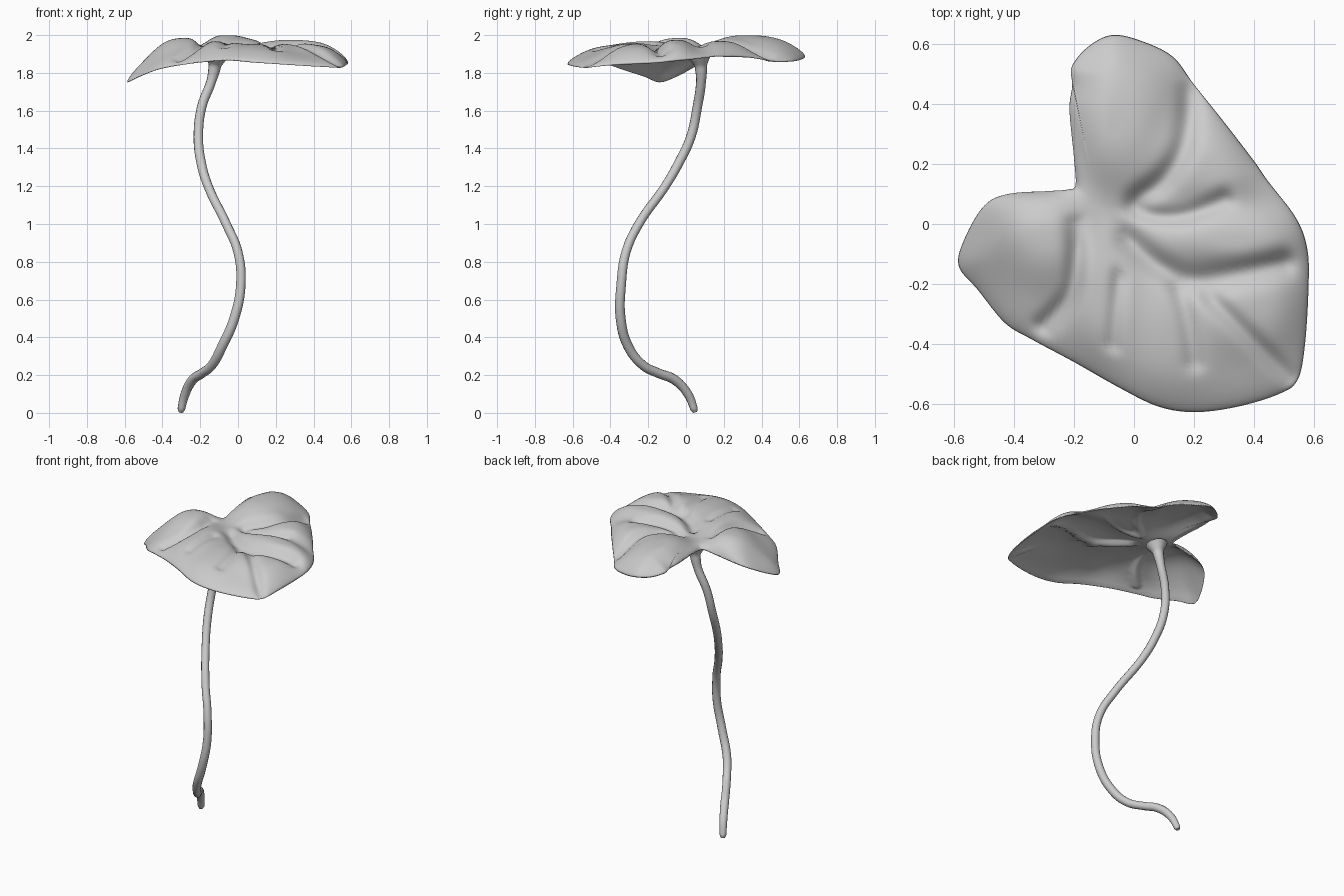
import bpy, bmesh, math
from mathutils import Vector, kdtree

if "Cube" in bpy.data.objects:
    bpy.data.objects.remove(bpy.data.objects["Cube"])

grey = bpy.data.materials.new("soft_grey")
grey.diffuse_color = (0.6, 0.6, 0.6, 1)
grey.use_nodes = True
grey.node_tree.nodes["Principled BSDF"].inputs["Base Color"].default_value = grey.diffuse_color

# Leaf rim, clockwise from the notch
RIM = [(-.195, .13, 1.905), (-.2, .22, 1.915), (-.215, .38, 1.92), (-.206, .46, 1.915),
       (-.207, .525, 1.905), (-.15, .593, 1.89), (-.07, .63, 1.885), (.03, .608, 1.87),
       (.13, .557, 1.86), (.2, .465, 1.86), (.3, .34, 1.88), (.4, .21, 1.885),
       (.445, .145, 1.885), (.54, .02, 1.87), (.577, -.08, 1.86), (.582, -.2, 1.85),
       (.57, -.4, 1.84), (.545, -.52, 1.828), (.48, -.568, 1.83), (.34, -.61, 1.838),
       (.2, -.627, 1.847), (.08, -.608, 1.855), (-.05, -.545, 1.865), (-.2, -.46, 1.855),
       (-.34, -.385, 1.835), (-.43, -.33, 1.815), (-.52, -.22, 1.78), (-.584, -.14, 1.75),
       (-.565, -.05, 1.78), (-.5, .06, 1.84), (-.42, .1, 1.87), (-.28, .11, 1.895),
       (-.22, .115, 1.905)]

# Puffed areas between veins: x, y, radius x, radius y, height
BUMPS = [(-.31, -.03, .16, .18, .062), (-.05, .34, .18, .26, .070),
         (.26, .20, .16, .14, .042), (.34, -.05, .26, .09, .050),
         (.41, -.28, .17, .16, .042), (.12, -.38, .19, .20, .030),
         (-.11, -.25, .11, .20, .036)]


def smooth_curve(points, steps, closed):
    """Catmull-Rom curve through the points."""
    pts = [Vector(p) for p in points]
    n = len(pts)
    at = (lambda i: pts[i % n]) if closed else (lambda i: pts[max(0, min(n - 1, i))])
    out = []
    for i in range(n if closed else n - 1):
        a, b, c, d = (at(i + k) for k in (-1, 0, 1, 2))
        for s in range(steps):
            t = s / steps
            out.append(.5 * (2 * b + (c - a) * t + (2 * a - 5 * b + 4 * c - d) * t * t
                             + (3 * b - a - 3 * c + d) * t ** 3))
    return out if closed else out + [pts[-1]]


# Sunken veins: path, width, depth
VEINS = [(smooth_curve(p, 4, False), w, d) for p, w, d in [
    ([(0, .08), (.1, .15), (.17, .27), (.19, .44)], .038, .033),
    ([(0, .05), (.08, .025), (.18, .03), (.3, .08)], .032, .024),
    ([(-.02, -.05), (.1, -.15), (.23, -.19), (.5, -.13)], .042, .034),
    ([(-.19, 0), (-.195, -.15), (-.22, -.25), (-.3, -.34)], .034, .032),
    ([(-.05, -.18), (-.06, -.27), (-.07, -.4)], .028, .018),
    ([(.15, -.22), (.18, -.33), (.20, -.46)], .030, .020),
    ([(.26, -.25), (.38, -.37), (.52, -.51)], .032, .024)]]


def path_distance(p, path):
    best = 9
    for a, b in zip(path, path[1:]):
        u = max(0, min(1, (p - a).dot(b - a) / (b - a).length_squared))
        best = min(best, (p - a - (b - a) * u).length)
    return best


def puff(x, y):
    return sum(a * math.exp(-(((x - cx) / rx) ** 2 + ((y - cy) / ry) ** 2) ** 1.4)
               for cx, cy, rx, ry, a in BUMPS)


def groove(x, y):
    p = Vector((x, y))
    return sum(d * math.exp(-(path_distance(p, path) / w) ** 2) for path, w, d in VEINS)


def rounded(s, width):
    """Quarter-round rise from 0 at the rim to 1 at the given width."""
    return math.sqrt(max(0, 1 - (1 - min(1, s / width)) ** 2))


# Leaf blade: puffed upper skin and flatter underside, sharing the rim
CENTRE = Vector((-.12, .06, 1.905))
RINGS = 44
rim = smooth_curve(RIM[::-1], 7, True)
n = len(rim)
fine_rim = smooth_curve(RIM[::-1], 40, True)
tree = kdtree.KDTree(len(fine_rim))
for i, p in enumerate(fine_rim):
    tree.insert((p.x, p.y, 0), i)
tree.balance()
bm = bmesh.new()


def leaf_verts(edge, t):
    x = CENTRE.x + (edge.x - CENTRE.x) * t
    y = CENTRE.y + (edge.y - CENTRE.y) * t
    if t == 1:
        v = bm.verts.new(edge)
        return v, v
    s = tree.find((x, y, 0))[2]
    r = math.hypot(x - CENTRE.x, y - CENTRE.y)
    base = CENTRE.z + (edge.z - CENTRE.z) * t ** 3.2
    base += .028 * (1 - math.exp(-(r / .13) ** 2)) * rounded(s, .11)
    hill = puff(x, y) * rounded(s, .14)
    cut = groove(x, y) * min(1, r / .15) * rounded(s, .10)
    top = min(1.999, base + hill - cut)
    low = min(base + .6 * hill - .015, top - .006)
    low = top + (low - top) * rounded(s, .03)
    return bm.verts.new((x, y, top)), bm.verts.new((x, y, low))


hubs = leaf_verts(rim[0], 0)
# rings crowd together towards the rim
grid = [[leaf_verts(e, 1 - (1 - r / RINGS) ** 1.5) for e in rim]
        for r in range(1, RINGS + 1)]
for side in (0, 1):
    for j in range(n):
        k = (j + 1) % n
        quads = [(hubs[side], grid[0][j][side], grid[0][k][side])]
        quads += [(a[j][side], b[j][side], b[k][side], a[k][side])
                  for a, b in zip(grid, grid[1:])]
        for q in quads:
            bm.faces.new(q[::-1] if side else q)
mesh = bpy.data.meshes.new("leaf_blade")
bm.to_mesh(mesh)
bm.free()
leaf = bpy.data.objects.new("leaf_blade", mesh)
bpy.context.collection.objects.link(leaf)
mesh.materials.append(grey)
mesh.shade_smooth()

# Winding stalk: x, y, z, radius
STALK = [(-.302, .048, .004, .012), (-.300, .043, .02, .020), (-.28, .01, .10, .024),
         (-.24, -.06, .175, .026), (-.19, -.145, .21, .025), (-.14, -.225, .25, .025),
         (-.085, -.305, .35, .026), (-.02, -.346, .50, .026), (.015, -.343, .68, .025),
         (0, -.318, .85, .024), (-.062, -.25, 1.0, .024), (-.158, -.11, 1.2, .024),
         (-.194, -.04, 1.32, .025), (-.21, .025, 1.46, .025), (-.192, .06, 1.62, .025),
         (-.14, .08, 1.76, .026), (-.122, .078, 1.84, .034), (-.116, .070, 1.892, .066)]
curve = bpy.data.curves.new("stalk", 'CURVE')
curve.dimensions = '3D'
curve.bevel_depth = 1
curve.bevel_resolution = 4
curve.resolution_u = 6
curve.use_fill_caps = True
spline = curve.splines.new('BEZIER')
spline.bezier_points.add(len(STALK) - 1)
for bp, (x, y, z, r) in zip(spline.bezier_points, STALK):
    bp.co = (x, y, z)
    bp.radius = r
    bp.handle_left_type = bp.handle_right_type = 'AUTO'
curve.materials.append(grey)
stalk = bpy.data.objects.new("stalk", curve)
bpy.context.collection.objects.link(stalk)
bpy.context.view_layer.objects.active = stalk
stalk.select_set(True)
bpy.ops.object.convert(target='MESH')
bpy.ops.object.shade_smooth_by_angle(angle=math.radians(50))
